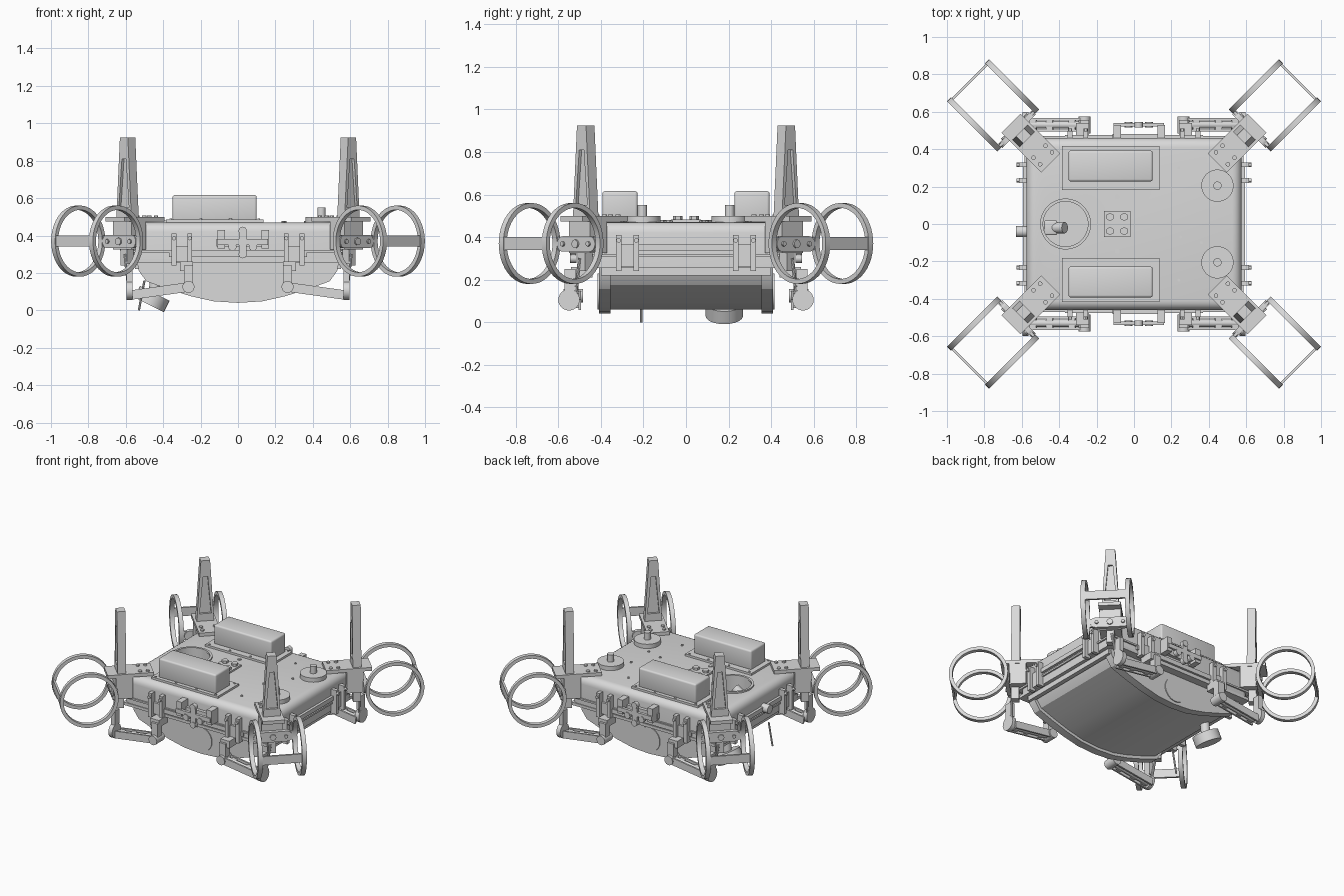
import bpy, bmesh, math
from mathutils import Matrix, Vector

cube = bpy.data.objects.get("Cube")
if cube:
    bpy.data.objects.remove(cube, do_unlink=True)

grey = bpy.data.materials.new("light_grey")
grey.use_nodes = True
grey.diffuse_color = (0.7, 0.7, 0.7, 1)
grey.node_tree.nodes["Principled BSDF"].inputs["Base Color"].default_value = (0.7, 0.7, 0.7, 1)
parts = []
ID = Matrix.Identity(4)


def finish(name, bm, M=ID):
    bm.transform(M)
    bmesh.ops.recalc_face_normals(bm, faces=bm.faces)
    mesh = bpy.data.meshes.new(name)
    bm.to_mesh(mesh)
    bm.free()
    mesh.materials.append(grey)
    ob = bpy.data.objects.new(name, mesh)
    bpy.context.collection.objects.link(ob)
    parts.append(ob)
    return ob


def box(name, size, loc, M=ID, bevel=0.0):
    bm = bmesh.new()
    bmesh.ops.create_cube(bm, size=1, matrix=Matrix.Translation(loc) @ Matrix.Diagonal((*size, 1)))
    if bevel:
        bmesh.ops.bevel(bm, geom=bm.edges[:], offset=bevel, segments=3, profile=0.5, affect='EDGES')
    return finish(name, bm, M)


def rod(name, a, b, r, M=ID, sides=24, r2=None):
    a, b = Vector(a), Vector(b)
    d = b - a
    bm = bmesh.new()
    bmesh.ops.create_cone(bm, cap_ends=True, segments=sides, radius1=r,
                          radius2=r if r2 is None else r2, depth=d.length)
    bm.transform(Matrix.Translation((a + b) / 2) @ d.to_track_quat('Z', 'Y').to_matrix().to_4x4())
    return finish(name, bm, M)


def prism(name, pts, y0, y1, M=ID):
    """Extrude an XZ outline from y0 to y1."""
    bm = bmesh.new()
    face = bm.faces.new([bm.verts.new((x, y0, z)) for x, z in pts])
    ext = bmesh.ops.extrude_face_region(bm, geom=[face])
    verts = [v for v in ext["geom"] if isinstance(v, bmesh.types.BMVert)]
    bmesh.ops.translate(bm, verts=verts, vec=(0, y1 - y0, 0))
    return finish(name, bm, M)


def ring(name, r_out, r_in, width, M, sides=48):
    """Flat band around the local Y axis."""
    bm = bmesh.new()
    h = width / 2
    section = [(r_in, -h), (r_out, -h), (r_out, h), (r_in, h)]
    vs = [bm.verts.new((r, y, 0)) for r, y in section]
    edges = [bm.edges.new((vs[i], vs[(i + 1) % 4])) for i in range(4)]
    bmesh.ops.spin(bm, geom=vs + edges, cent=(0, 0, 0), axis=(0, 1, 0),
                   angle=math.tau, steps=sides, use_merge=True)
    bmesh.ops.remove_doubles(bm, verts=bm.verts[:], dist=1e-5)
    return finish(name, bm, M)


# Main body with rounded edges and a round well in the deck
bm = bmesh.new()
bmesh.ops.create_cube(bm, size=1, matrix=Matrix.Translation((0, 0, 0.365)) @ Matrix.Diagonal((1.15, 0.92, 0.21, 1)))
edges = [e for e in bm.edges if max(v.co.z for v in e.verts) > 0.4]
bmesh.ops.bevel(bm, geom=edges, offset=0.05, segments=5, profile=0.5, affect='EDGES')
body = finish("main_body", bm)
cutter = rod("well_cutter", (-0.366, 0, 0.33), (-0.366, 0, 0.6), 0.125, sides=40)
cut = body.modifiers.new("well", 'BOOLEAN')
cut.object = cutter
cut.solver = 'EXACT'
bpy.context.view_layer.objects.active = body
bpy.ops.object.modifier_apply(modifier=cut.name)
parts.remove(cutter)
bpy.data.objects.remove(cutter, do_unlink=True)
box("seam_flange", (1.17, 0.94, 0.012), (0, 0, 0.315))
box("lower_flange", (1.15, 0.93, 0.02), (0, 0, 0.265))

# Curved hull: two deep cheeks and a recessed belly between them
right = [(0.54, 0.26), (0.53, 0.21), (0.49, 0.155), (0.38, 0.115), (0.25, 0.075), (0.13, 0.048)]
hull = right + [(0, 0.04)] + [(-x, z) for x, z in reversed(right)]
belly = [(x * 0.975, min(0.26, z + 0.02)) for x, z in hull]
prism("hull_belly", belly, -0.37, 0.37)
for s in (-1, 1):
    prism("hull_cheek", hull, s * 0.355, s * 0.41)
    rod("cheek_disc", (0, s * 0.405, 0.145), (0, s * 0.416, 0.145), 0.085, sides=48)
for s in (-1, 1):
    box("hull_end_lip", (0.03, 0.8, 0.04), (s * 0.535, 0, 0.24))

# Deck equipment
for s in (-1, 1):
    box("battery_base", (0.52, 0.235, 0.015), (-0.125, s * 0.3, 0.477))
    box("battery_box", (0.45, 0.165, 0.14), (-0.125, s * 0.31, 0.546), bevel=0.012)
    for x in (-0.36, -0.2, -0.04, 0.11):
        for dy in (-0.105, 0.105):
            rod("base_screw", (x, s * 0.3 + dy, 0.48), (x, s * 0.3 + dy, 0.49), 0.007, sides=8)
    rod("antenna_disc", (0.446, s * 0.205, 0.465), (0.446, s * 0.205, 0.5), 0.086, sides=40)
    rod("antenna_post", (0.446, s * 0.205, 0.5), (0.446, s * 0.205, 0.55), 0.022)
    rod("deck_plug", (-0.09, s * 0.145, 0.465), (-0.09, s * 0.145, 0.476), 0.013, sides=16)
    for x, y in ((0.24, 0.3), (0.25, 0.07), (0.36, 0.1)):
        rod("deck_bolt", (x, s * y, 0.465), (x, s * y, 0.477), 0.008, sides=8)
box("switch_plate", (0.14, 0.14, 0.014), (-0.09, 0, 0.475))
for dx in (-0.038, 0.038):
    for y in (-0.038, 0.038):
        rod("switch_knob", (-0.09 + dx, y, 0.48), (-0.09 + dx, y, 0.498), 0.022, sides=6)
ring("well_rim", 0.136, 0.12, 0.014, Matrix.Translation((-0.366, 0, 0.474)) @ Matrix.Rotation(math.pi / 2, 4, 'X'))
box("well_camera", (0.07, 0.08, 0.09), (-0.445, -0.02, 0.385), bevel=0.01)
rod("well_lens", (-0.43, -0.02, 0.4), (-0.37, -0.02, 0.44), 0.03)

# Slung lamp, its stem, and a thin probe under the right end
rod("lamp_body", (-0.445, 0.18, 0.09), (-0.475, 0.18, 0.03), 0.088, sides=32)
rod("lamp_stem", (-0.44, 0.18, 0.17), (-0.45, 0.18, 0.08), 0.03)
rod("probe", (-0.5, -0.21, 0.16), (-0.53, -0.21, 0.0), 0.006, sides=8)

# Clamps and rails along every side wall
def clamp_pair(M):
    """Two upright lugs against a wall facing local -Y."""
    box("clamp_back", (0.1, 0.02, 0.08), (0, -0.005, 0.3), M)
    for dx in (-0.042, 0.042):
        box("clamp_lug", (0.026, 0.045, 0.17), (dx, -0.015, 0.325), M)
        rod("clamp_pin", (dx, -0.05, 0.385), (dx, 0, 0.385), 0.011, M, 12)


for s in (-1, 1):
    face = Matrix.Rotation(0 if s < 0 else math.pi, 4, 'Z')
    end = Matrix.Rotation(s * math.pi / 2, 4, 'Z')
    for d in (-1, 1):
        clamp_pair(face @ Matrix.Translation((d * 0.3, -0.46, 0)))
        clamp_pair(end @ Matrix.Translation((d * 0.275, -0.578, 0)))
    # Centre bracket with a lobed cross plate
    y = s * 0.465
    for x in (-0.09, 0.145):
        box("bracket_cheek", (0.04, 0.07, 0.1), (x, s * 0.495, 0.38))
    box("bracket_bar", (0.27, 0.02, 0.03), (0.025, s * 0.53, 0.365))
    box("bracket_spine", (0.04, 0.02, 0.12), (0.025, s * 0.53, 0.365))
    for x, z in ((0.025, 0.425), (0.025, 0.3), (-0.03, 0.34), (0.08, 0.34)):
        rod("bracket_lobe", (x, s * 0.515, z), (x, s * 0.545, z), 0.022, sides=16)
    box("bracket_shelf", (0.28, 0.025, 0.04), (0.025, s * 0.47, 0.36))
    box("end_rail", (0.02, 0.62, 0.03), (s * 0.583, 0, 0.35))
    box("side_rail", (0.74, 0.02, 0.03), (0, s * 0.465, 0.3))
rod("end_plug", (-0.57, -0.04, 0.35), (-0.63, -0.04, 0.35), 0.03)

# Folded lower arms near each corner
for sx in (-1, 1):
    for sy in (-1, 1):
        M = Matrix.Diagonal((sx, sy, 1, 1))
        box("arm_bracket", (0.07, 0.1, 0.05), (0.275, 0.49, 0.235), M)
        box("arm_drop_link", (0.05, 0.05, 0.13), (0.265, 0.53, 0.175), M)
        rod("arm_elbow", (0.265, 0.485, 0.125), (0.265, 0.575, 0.125), 0.032, M)
        tilt = M @ Matrix.Translation((0.42, 0.53, 0.103)) @ Matrix.Rotation(math.radians(8), 4, 'Y')
        for dy in (-0.03, 0.03):
            box("arm_side_plate", (0.31, 0.012, 0.05), (0, dy, 0), tilt)
        rod("arm_piston", (-0.14, 0, 0), (0.14, 0, 0), 0.02, tilt)
        for x in (-0.09, 0.03, 0.12):
            box("arm_cross_tie", (0.035, 0.065, 0.035), (x, 0, 0), tilt)
        rod("arm_end_drum", (0.565, 0.55, 0.105), (0.595, 0.55, 0.105), 0.05, M)
        box("arm_end_tab", (0.03, 0.05, 0.1), (0.58, 0.545, 0.2), M)
        rod("arm_hanger", (0.585, 0.52, 0.12), (0.605, 0.5, 0.3), 0.008, M, 8)

# Corner pods: local X points outward, origin at the thruster centre
for sx in (-1, 1):
    for sy in (-1, 1):
        M = (Matrix.Translation((sx * 0.753, sy * 0.634, 0))
             @ Matrix.Rotation(math.atan2(sy, sx), 4, 'Z'))
        for s in (-1, 1):
            ring("thruster_ring", 0.19, 0.167, 0.03, M @ Matrix.Translation((0, s * 0.143, 0.37)))
            rod("mount_end", (-0.195, s * 0.09, 0.368), (-0.165, s * 0.09, 0.368), 0.036, M)
            rod("mount_bolt", (-0.17, s * 0.085, 0.368), (-0.155, s * 0.085, 0.368), 0.012, M, 8)
        box("outer_bar", (0.014, 0.3, 0.06), (0.178, 0, 0.37), M)
        box("inner_bar", (0.014, 0.3, 0.06), (-0.178, 0, 0.37), M)
        box("mount_plate", (0.03, 0.18, 0.072), (-0.18, 0, 0.368), M)
        rod("mount_slot", (-0.17, 0, 0.368), (-0.156, 0, 0.368), 0.02, M, 16)
        box("mount_block", (0.11, 0.14, 0.16), (-0.245, 0, 0.405), M)
        box("mount_tab", (0.05, 0.05, 0.1), (-0.225, 0, 0.29), M)
        box("mount_strut", (0.16, 0.06, 0.07), (-0.36, 0, 0.43), M)
        box("arm_plate", (0.3, 0.145, 0.024), (-0.285, 0, 0.486), M)
        for x, y in ((-0.4, 0.045), (-0.4, -0.045), (-0.35, 0.045), (-0.35, -0.045)):
            rod("plate_bolt", (x, y, 0.495), (x, y, 0.507), 0.012, M, 12)
        # Tapered mast: open frame around a thin web, facing outward
        T = M @ Matrix.Translation((-0.23, 0, 0)) @ Matrix.Rotation(math.pi / 2, 4, 'Z')
        for s in (-1, 1):
            prism("mast_leg", [(s * 0.057, 0.49), (s * 0.03, 0.925), (s * 0.014, 0.82), (s * 0.039, 0.54)],
                  -0.028, 0.028, T)
        prism("mast_head", [(-0.037, 0.81), (0.037, 0.81), (0.03, 0.925), (-0.03, 0.925)], -0.028, 0.028, T)
        prism("mast_foot", [(-0.057, 0.49), (0.057, 0.49), (0.053, 0.55), (-0.053, 0.55)], -0.028, 0.028, T)
        prism("mast_web", [(-0.05, 0.5), (0.05, 0.5), (0.03, 0.85), (-0.03, 0.85)], -0.012, 0.012, T)

bpy.ops.object.select_all(action='DESELECT')
for ob in parts:
    ob.select_set(True)
bpy.context.view_layer.objects.active = body
bpy.ops.object.shade_smooth_by_angle(angle=math.radians(30))
